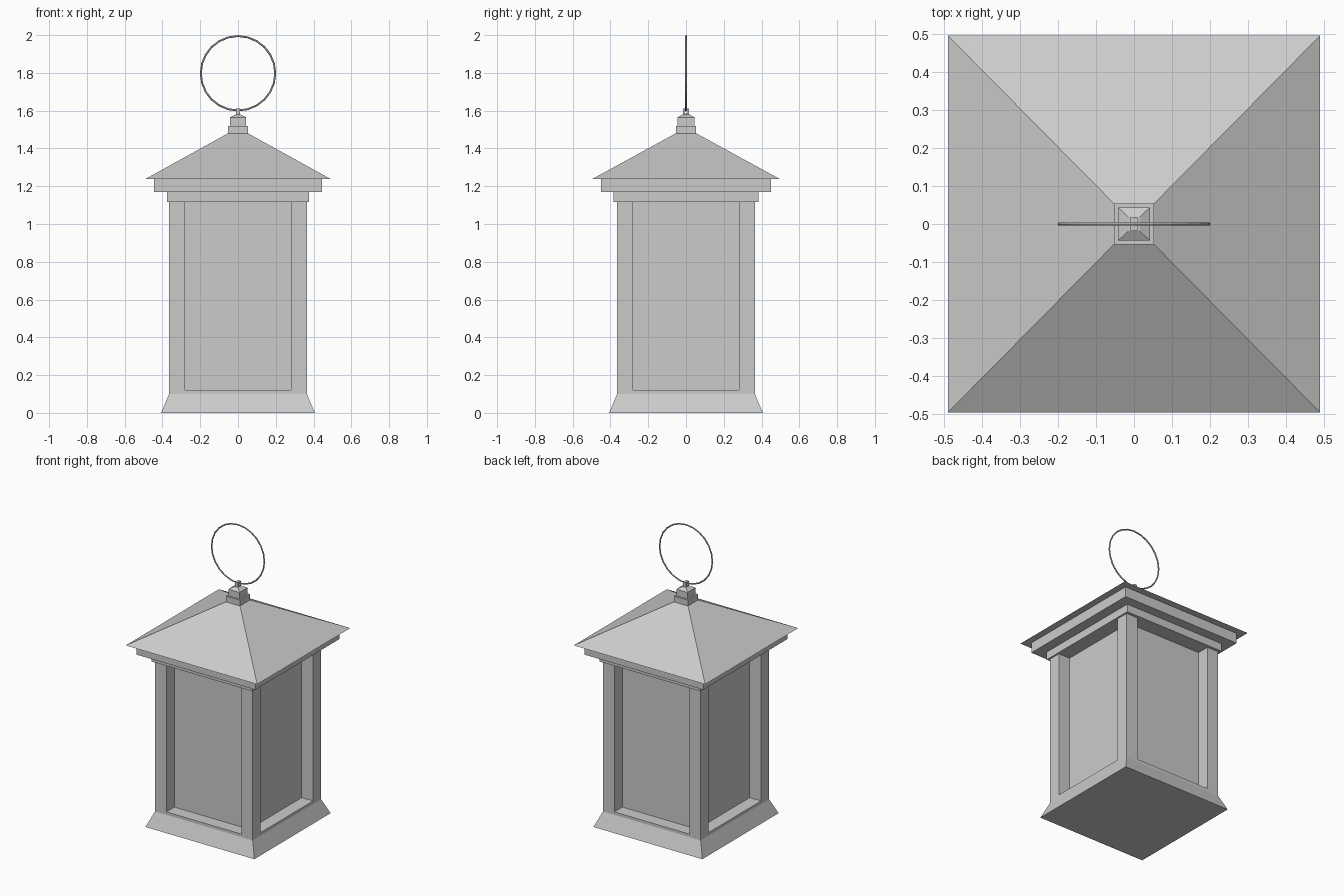
import bpy
import bmesh
import math
from mathutils import Matrix

if "Cube" in bpy.data.objects:
    bpy.data.objects.remove(bpy.data.objects["Cube"])


def make_object(name, bm):
    bmesh.ops.recalc_face_normals(bm, faces=bm.faces)
    mesh = bpy.data.meshes.new(name)
    bm.to_mesh(mesh)
    bm.free()
    obj = bpy.data.objects.new(name, mesh)
    bpy.context.collection.objects.link(obj)
    return obj


def tiers(name, levels, center=(0, 0)):
    """Closed rectangular stack; each level is (half_x, half_y, z)."""
    bm = bmesh.new()
    cx, cy = center
    rings = [[bm.verts.new((cx + sx * hx, cy + sy * hy, z))
              for sx, sy in ((-1, -1), (1, -1), (1, 1), (-1, 1))]
             for hx, hy, z in levels]
    for a, b in zip(rings, rings[1:]):
        for i in range(4):
            j = (i + 1) % 4
            bm.faces.new((a[i], a[j], b[j], b[i]))
    bm.faces.new(rings[0][::-1])
    bm.faces.new(rings[-1])
    return make_object(name, bm)


# Flared base with a low sill under the panels
tiers("base", [(0.407, 0.407, 0), (0.365, 0.365, 0.10), (0.365, 0.365, 0.12)])

# Recessed panels, formed by the inner core
tiers("panels", [(0.28, 0.28, 0.12), (0.28, 0.28, 1.12)])

# Four corner posts
for sx in (-1, 1):
    for sy in (-1, 1):
        name = ("front" if sy < 0 else "back") + ("_left" if sx < 0 else "_right") + "_post"
        tiers(name, [(0.0425, 0.0425, 0.12), (0.0425, 0.0425, 1.12)],
              (sx * 0.3225, sy * 0.3225))

# Stepped trim below the roof
tiers("lower_trim", [(0.376, 0.384, 1.117), (0.376, 0.384, 1.17)])
tiers("upper_trim", [(0.444, 0.449, 1.17), (0.444, 0.449, 1.24)])

# Pyramid roof
tiers("roof", [(0.491, 0.497, 1.238), (0.053, 0.054, 1.48)])

# Collar and cap at the peak
tiers("collar", [(0.053, 0.054, 1.48), (0.053, 0.054, 1.52)])
tiers("cap", [(0.042, 0.044, 1.52), (0.042, 0.044, 1.565), (0.014, 0.018, 1.58)])

# Small square link that holds the handle
bm = bmesh.new()
for y, z, hy, hz in ((-0.0125, 1.594, 0.004, 0.018), (0.0125, 1.594, 0.004, 0.018),
                     (0, 1.580, 0.0085, 0.004), (0, 1.609, 0.0085, 0.003)):
    bmesh.ops.create_cube(bm, size=2, matrix=Matrix.Translation((0, y, z))
                          @ Matrix.Diagonal((0.011, hy, hz, 1)))
make_object("handle_link", bm)

# Ring handle
bpy.ops.mesh.primitive_torus_add(major_segments=24, minor_segments=6,
                                 major_radius=0.197, minor_radius=0.005,
                                 location=(0, 0, 1.798),
                                 rotation=(math.pi / 2, 0, 0))
bpy.context.object.name = "ring_handle"
